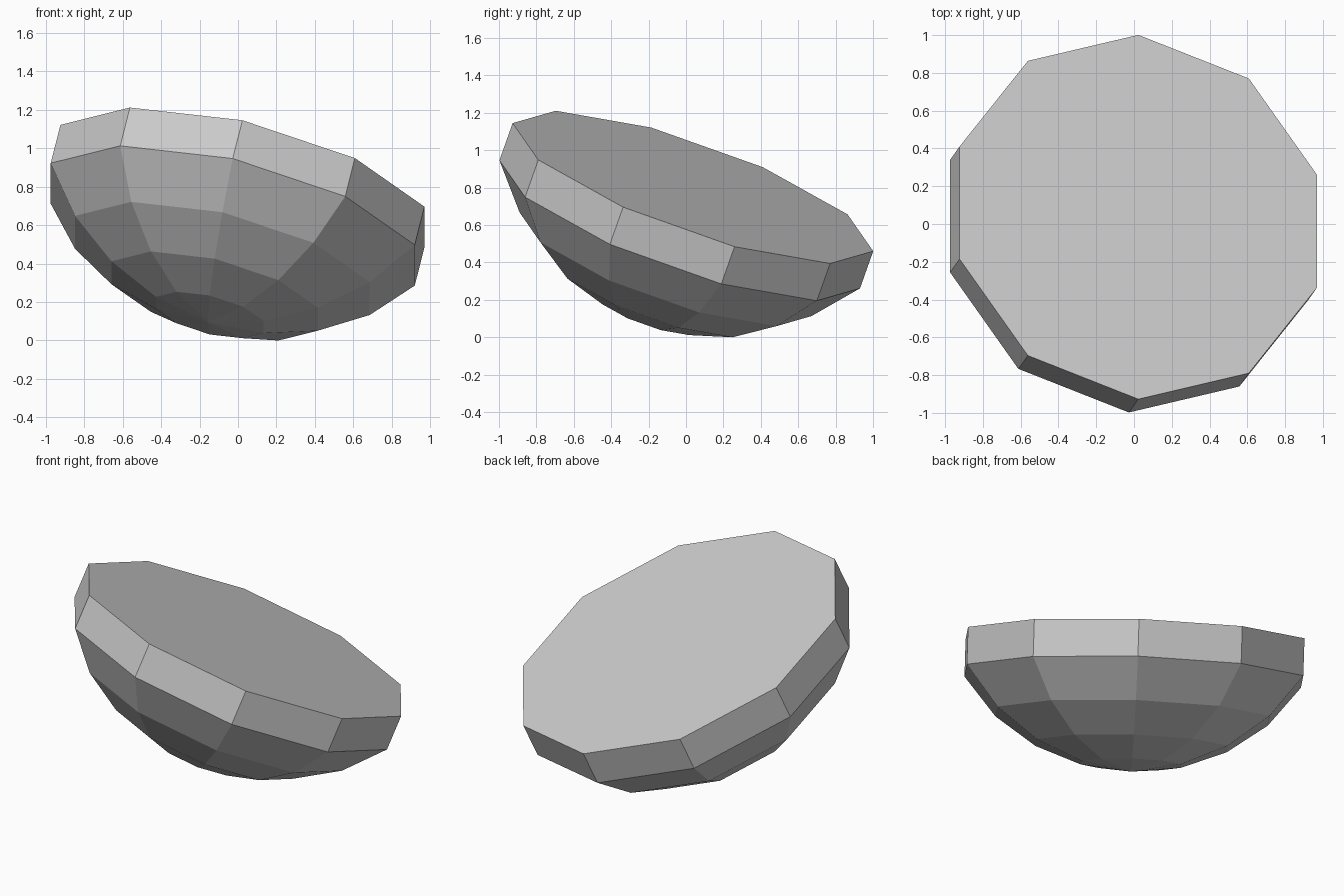
import bpy, bmesh, math
from mathutils import Vector, Matrix

if "Cube" in bpy.data.objects:
    bpy.data.objects.remove(bpy.data.objects["Cube"], do_unlink=True)

SIDES = 10
# Profile from the rim down: (radius, depth below the flat top)
PROFILE = [(1.023, 0), (1.023, 0.217), (0.828, 0.45), (0.58, 0.623), (0.303, 0.731)]
POLE_DEPTH = 0.773

# Plain grey material
grey = bpy.data.materials.new("plain_grey")
grey.use_nodes = True
colour = (0.6, 0.6, 0.6, 1)
grey.diffuse_color = colour
grey.node_tree.nodes["Principled BSDF"].inputs["Base Color"].default_value = colour

# Ten-sided solid bowl, lathed ring by ring
bm = bmesh.new()
rings = []
for radius, depth in PROFILE:
    ring = []
    for i in range(SIDES):
        a = math.tau * i / SIDES
        ring.append(bm.verts.new((radius * math.sin(a), radius * math.cos(a), -depth)))
    rings.append(ring)
pole = bm.verts.new((0, 0, -POLE_DEPTH))

bm.faces.new(rings[0])
for upper, lower in zip(rings, rings[1:]):
    for i in range(SIDES):
        j = (i + 1) % SIDES
        bm.faces.new((upper[i], upper[j], lower[j], lower[i]))
for i in range(SIDES):
    bm.faces.new((rings[-1][i], rings[-1][(i + 1) % SIDES], pole))

# Tilt the bowl towards the back left and stand it on the ground
up = Vector((0.253, 0.355, 1)).normalized()
back = Vector((0, 1, -0.355)).normalized()
side = back.cross(up).normalized()
tilt = Matrix((side, back, up)).transposed().to_4x4()
bm.transform(Matrix.Translation((0.023, 0.037, 0)) @ tilt)
lowest = min(v.co.z for v in bm.verts)
bmesh.ops.translate(bm, verts=bm.verts, vec=(0, 0, -lowest))
bmesh.ops.recalc_face_normals(bm, faces=bm.faces)

mesh = bpy.data.meshes.new("faceted_bowl")
bm.to_mesh(mesh)
bm.free()
mesh.materials.append(grey)
bpy.context.collection.objects.link(bpy.data.objects.new("faceted_bowl", mesh))
